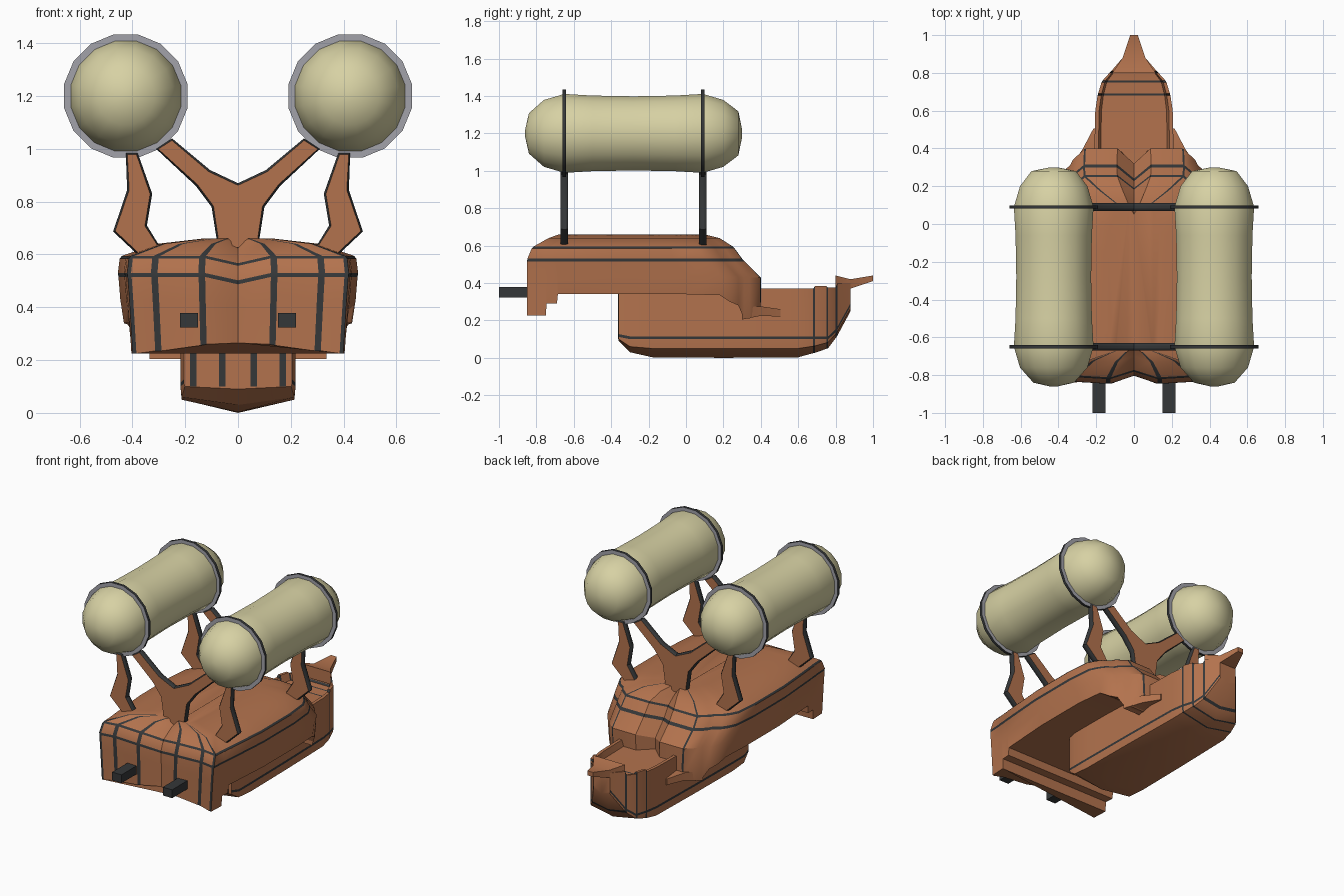
import bpy, bmesh
from math import sin, cos, pi, radians
from mathutils import Vector

if "Cube" in bpy.data.objects:
    bpy.data.objects.remove(bpy.data.objects["Cube"])


def material(name, color):
    m = bpy.data.materials.new(name)
    m.diffuse_color = (*color, 1)
    m.use_nodes = True
    m.node_tree.nodes["Principled BSDF"].inputs["Base Color"].default_value = m.diffuse_color
    return m


WOOD = material("wood", (0.45, 0.17, 0.075))
DARK = material("dark_iron", (0.035, 0.038, 0.04))
CLOTH = material("canvas", (0.68, 0.64, 0.37))
GREY = material("grey_metal", (0.36, 0.36, 0.40))


def finish(name, bm, mats, angle=30):
    bmesh.ops.recalc_face_normals(bm, faces=bm.faces)
    me = bpy.data.meshes.new(name)
    bm.to_mesh(me)
    bm.free()
    for m in mats:
        me.materials.append(m)
    for p in me.polygons:
        p.use_smooth = True
    me.set_sharp_from_angle(angle=radians(angle))
    ob = bpy.data.objects.new(name, me)
    bpy.context.collection.objects.link(ob)
    return ob


def skin(bm, rings, pick=lambda i, j: 0, close=False):
    """Bridge a list of equal point rings with quads."""
    vs = [[bm.verts.new(p) for p in r] for r in rings]
    n, k = len(vs[0]), len(vs)
    for i in range(k if close else k - 1):
        a, b = vs[i], vs[(i + 1) % k]
        for j in range(n):
            f = bm.faces.new((a[j], a[(j + 1) % n], b[(j + 1) % n], b[j]))
            f.material_index = pick(i, j)
    return vs


def loft(name, rings, mats, pick=lambda i, j: 0, angle=30):
    bm = bmesh.new()
    vs = skin(bm, rings, pick)
    bm.faces.new(vs[0])
    bm.faces.new(vs[-1])
    return finish(name, bm, mats, angle)


def mirrored(half):
    return half + [(-x, y, z) for x, y, z in reversed(half[1:-1])]


def rect(x0, x1, y, z0, z1):
    return [(x0, y, z0), (x1, y, z0), (x1, y, z1), (x0, y, z1)]


def circle(cx, cz, r, y, n=16):
    return [(cx + r * cos(2 * pi * (k + .5) / n), y, cz + r * sin(2 * pi * (k + .5) / n))
            for k in range(n)]


# Upper hull: half plan outline (x, y, bottom z), stacked in layers
outline = [(0, -.80, .265), (.125, -.845, .26), (.15, -.845, .255), (.305, -.835, .235),
           (.33, -.837, .235), (.405, -.85, .225), (.42, -.85, .225), (.425, -.75, .225),
           (.427, -.745, .29), (.43, -.69, .29), (.432, -.685, .34), (.455, -.35, .34),
           (.455, 0, .34), (.44, .18, .335), (.415, .235, .30), (.385, .28, .28),
           (.345, .31, .21), (.33, .34, .21), (.27, .395, .25), (.26, .40, .30),
           (.09, .40, .30), (0, .32, .30)]
layers = [(None, .95, -.85, .40), (.43, .98, -.85, .40), (.515, .995, -.85, .315),
          (.53, 1, -.848, .30), (.585, .985, -.825, .26), (.595, .965, -.815, .25),
          (.64, .68, -.735, .18), (.66, .30, -.68, .10)]
rings = []
for z, sx, yf, yb in layers:
    half = []
    for x, y, zb in outline:
        dip = .028 if x == 0 else 0
        half.append((x * sx, yf + (y + .85) / 1.25 * (yb - yf), zb if z is None else z - dip))
    rings.append(mirrored(half))
n = len(rings[0])


def hull_pick(i, j):
    return int(i in (2, 4) or min(j, n - 1 - j) in (1, 3, 5, 18))


bm = bmesh.new()
vs = skin(bm, rings, hull_pick)
low, top = vs[0], vs[-1]
m = len(outline)
bm.faces.new([low[k] for k in range(-7, 8)])
for k in range(7, 19):
    bm.faces.new((low[k], low[k + 1], low[-k - 1], low[-k]))
bm.faces.new([low[k] for k in range(19, n - 18)])
bm.faces.new(top[:m])
bm.faces.new(top[m - 1:] + top[:1])
finish("upper_hull", bm, [WOOD, DARK])

# Lower hull: stations (y, half width, rail z, deck z, chine z, keel z)
stations = [(-.36, .205, .345, .34, .10, .09), (-.30, .218, .345, .34, .06, .03),
            (-.18, .218, .345, .34, .05, .003), (.20, .214, .37, .33, .05, 0),
            (.60, .205, .37, .33, .05, .003), (.68, .193, .37, .33, .062, .025),
            (.69, .19, .385, .33, .064, .027), (.75, .172, .385, .335, .08, .048),
            (.76, .166, .375, .335, .083, .052), (.80, .13, .375, .34, .125, .105),
            (.81, .12, .40, .35, .14, .12), (.88, .06, .40, .37, .265, .25)]
rings = []
for y, w, rail, deck, chine, keel in stations:
    s = max(.10, chine + .012)
    rings.append(mirrored([(0, y, deck), (w * .84, y, deck), (w * .9, y, rail), (w, y, rail),
                           (w, y, s + .015), (w, y, s), (w * .98, y, chine), (0, y, keel)]))
loft("lower_hull", rings, [WOOD, DARK],
     lambda i, j: int(i in (5, 7, 9) or min(j, 13 - j) == 4))

# Prow beak
loft("prow", [rect(-w, w, y, a, b) for y, w, a, b in
              [(.80, .115, .36, .44), (.88, .06, .37, .42), (1, .02, .41, .44)]], [WOOD])

# Vertical straps on the front of the lower hull
for x in (-.17, -.06, .06, .17):
    loft("hull_strap", [rect(x - .012, x + .012, y, .10, .34) for y in (-.363, -.34)], [DARK])


def strut(name, poly, y):
    """Flat wooden brace with dark bevelled rim."""
    bm = bmesh.new()
    sides = skin(bm, [[(x, y + d, z) for x, z in poly] for d in (-.008, .008)], lambda i, j: 1)
    caps = [bm.faces.new(r) for r in sides]
    bmesh.ops.recalc_face_normals(bm, faces=bm.faces)
    res = bmesh.ops.inset_region(bm, faces=caps, thickness=.008, depth=.012)
    for f in res["faces"]:
        f.material_index = 1
    finish(name, bm, [WOOD, DARK])


side_poly = [(.425, .985), (.42, .845), (.473, .687), (.37, .59), (.29, .62),
             (.345, .71), (.325, .83), (.38, .985)]
fork = [(0, .87), (.106, .92), (.25, 1.04), (.31, 1.0), (.16, .86), (.10, .78), (.075, .62)]
fork = fork + [(-x, z) for x, z in reversed(fork[1:])]
for place, y in (("front", -.65), ("rear", .09)):
    strut(place + "_fork_strut", fork, y)
    for s in (-1, 1):
        strut(place + "_side_strut", [(s * x, z) for x, z in side_poly], y)

# Balloons, rings, cannons and rear side wings
balloon = [(-.86, .02), (-.84, .11), (-.76, .182), (-.65, .215), (-.50, .206), (-.28, .202),
           (-.06, .206), (.09, .215), (.20, .182), (.28, .12), (.30, .02)]
for s in (-1, 1):
    cx = s * .425
    loft("balloon", [circle(cx, 1.2, r, y) for y, r in balloon], [CLOTH], angle=60)
    for y in (-.65, .09):
        bm = bmesh.new()
        skin(bm, [circle(cx, 1.2, r, y + d) for r, d in
                  ((.2, -.009), (.238, -.009), (.238, .009), (.2, .009))],
             lambda i, j: int(i == 1), close=True)
        finish("balloon_ring", bm, [GREY, DARK])
    loft("cannon", [rect(s * .185 - .034, s * .185 + .034, y, .323, .378) for y in (-1, -.78)],
         [DARK])
    loft("rear_wing", [rect(s * .19, s * x, y, a, b) for y, x, a, b in
                       [(.30, .335, .205, .27), (.40, .27, .225, .275), (.505, .215, .22, .26)]],
         [WOOD])
